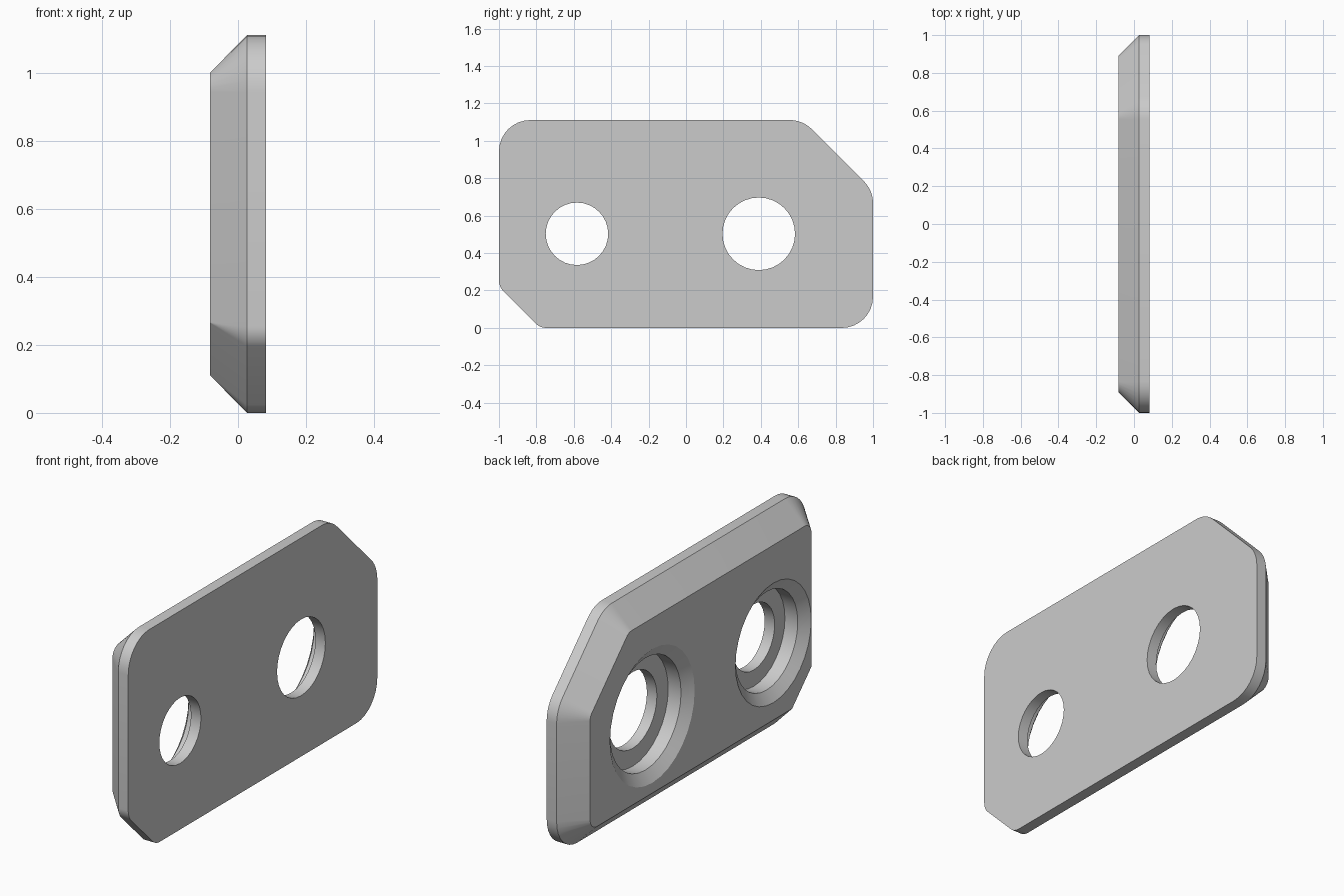
import bpy, bmesh, math
from mathutils import Vector

cube = bpy.data.objects.get("Cube")
if cube:
    bpy.data.objects.remove(cube)

BACK, RIM, FACE = -0.083, 0.027, 0.083   # x of bevelled face, bevel foot, flat face
INSET = 0.111

grey = bpy.data.materials.new("plain grey")
grey.use_nodes = True
colour = (0.6, 0.6, 0.6, 1)
grey.diffuse_color = colour
grey.node_tree.nodes["Principled BSDF"].inputs["Base Color"].default_value = colour

# Outline corners, counter-clockwise in y, z: (y, z, rounding radius)
CORNERS = [(-0.78, 0, 0.083), (1, 0, 0.167), (1, 0.735, 0.167),
           (0.624, 1.111, 0.167), (-1, 1.111, 0.167), (-1, 0.22, 0.083)]


def outline(inset, steps=8):
    """Rounded outline, moved inwards by inset with the same point count."""
    points = []
    for i, (y, z, r) in enumerate(CORNERS):
        p = Vector((y, z))
        to_prev = (Vector(CORNERS[i - 1][:2]) - p).normalized()
        to_next = (Vector(CORNERS[(i + 1) % len(CORNERS)][:2]) - p).normalized()
        half = to_prev.angle(to_next) / 2
        middle = (to_prev + to_next).normalized()
        corner = p + middle * inset / math.sin(half)
        radius = max(r - inset, 0.002)
        centre = corner + middle * radius / math.sin(half)
        sweep = math.pi / 2 - half
        start = math.atan2(-middle.y, -middle.x)
        for k in range(steps + 1):
            a = start - sweep + 2 * sweep * k / steps
            points.append(centre + radius * Vector((math.cos(a), math.sin(a))))
    return points


def loft(name, rings):
    """Solid through rings of (x, points), capped at both ends."""
    bm = bmesh.new()
    loops = [[bm.verts.new((x, p[0], p[1])) for p in pts] for x, pts in rings]
    n = len(loops[0])
    for a, b in zip(loops, loops[1:]):
        for i in range(n):
            j = (i + 1) % n
            bm.faces.new((a[i], a[j], b[j], b[i]))
    bm.faces.new(loops[0])
    bm.faces.new(loops[-1])
    bmesh.ops.recalc_face_normals(bm, faces=bm.faces)
    mesh = bpy.data.meshes.new(name)
    bm.to_mesh(mesh)
    bm.free()
    mesh.materials.append(grey)
    obj = bpy.data.objects.new(name, mesh)
    bpy.context.collection.objects.link(obj)
    return obj


def circle(y, z, r, n=32):
    return [(y + r * math.cos(math.tau * i / n), z + r * math.sin(math.tau * i / n))
            for i in range(n)]


# Plate with a wide bevel on one side
plate = loft("plate", [(BACK, outline(INSET)), (RIM, outline(0)), (FACE, outline(0))])
bpy.context.view_layer.objects.active = plate
plate.select_set(True)

# Stepped holes: chamfered mouth, straight recess, through hole
for name, y, hole, recess, mouth in (("small_hole", -0.583, 0.167, 0.25, 0.304),
                                     ("large_hole", 0.389, 0.194, 0.285, 0.34)):
    profile = [(BACK - 0.05, mouth), (BACK, mouth), (BACK + 0.038, recess),
               (RIM, recess), (RIM, hole), (FACE + 0.05, hole)]
    cutter = loft(name + "_cutter", [(x, circle(y, 0.503, r)) for x, r in profile])
    cutter.hide_render = True
    cut = plate.modifiers.new(name, 'BOOLEAN')
    cut.operation = 'DIFFERENCE'
    cut.solver = 'EXACT'
    cut.object = cutter
    bpy.ops.object.modifier_apply(modifier=cut.name)
    bpy.data.objects.remove(cutter)

bpy.ops.object.shade_smooth_by_angle(angle=math.radians(30))
